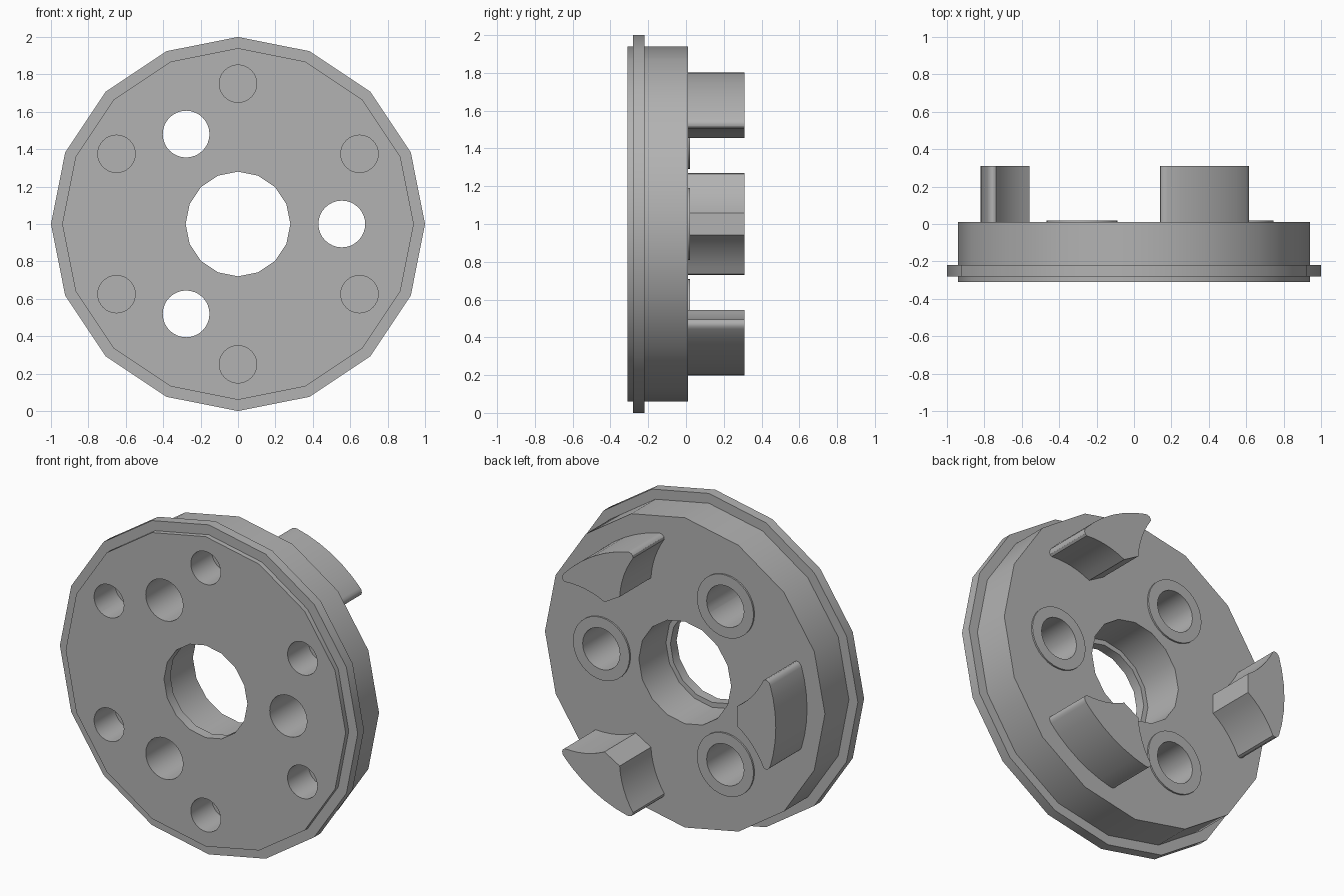
import bpy, bmesh, math
from mathutils import Vector

if "Cube" in bpy.data.objects:
    bpy.data.objects.remove(bpy.data.objects["Cube"], do_unlink=True)

CENTRE = Vector((0, 0, 1))

grey = bpy.data.materials.new("metal_grey")
grey.use_nodes = True
COLOUR = (0.45, 0.45, 0.45, 1)
grey.diffuse_color = COLOUR
grey.node_tree.nodes["Principled BSDF"].inputs["Base Color"].default_value = COLOUR


def polar(radius, degrees, y=0):
    a = math.radians(degrees)
    return Vector((radius * math.cos(a), y, radius * math.sin(a))) + CENTRE


def finish(name, bm):
    bmesh.ops.recalc_face_normals(bm, faces=bm.faces)
    mesh = bpy.data.meshes.new(name)
    bm.to_mesh(mesh)
    bm.free()
    mesh.materials.append(grey)
    obj = bpy.data.objects.new(name, mesh)
    bpy.context.collection.objects.link(obj)
    return obj


def smooth(obj):
    bpy.ops.object.select_all(action='DESELECT')
    obj.select_set(True)
    bpy.context.view_layer.objects.active = obj
    bpy.ops.object.shade_smooth_by_angle(angle=math.radians(30))


def lathe(bm, profiles, origin):
    """Revolve closed (radius, y) profiles around the y axis; one segment count per point."""
    profile, sides = profiles
    rings = []
    for r, y in profile:
        rings.append([bm.verts.new(origin + Vector((r * math.cos(t), y, r * math.sin(t))))
                      for t in (2 * math.pi * i / sides for i in range(sides))])
    for a, b in zip(rings, rings[1:] + rings[:1]):
        for i in range(sides):
            j = (i + 1) % sides
            bm.faces.new((a[i], a[j], b[j], b[i]))


def prism(bm, outline, y0, y1):
    """Extrude an outline of points along y."""
    low = [bm.verts.new((p.x, y0, p.z)) for p in outline]
    high = [bm.verts.new((p.x, y1, p.z)) for p in outline]
    bm.faces.new(low)
    bm.faces.new(high)
    n = len(outline)
    for i in range(n):
        j = (i + 1) % n
        bm.faces.new((low[i], low[j], high[j], high[i]))


def circle(centre, radius, sides=32):
    return [centre + polar(radius, 360 * i / sides) - CENTRE for i in range(sides)]


# Stepped disc with flange and lipped centre bore
FRONT, BACK = -0.31, 0.01
bm = bmesh.new()
profile = [(0.28, FRONT), (0.94, FRONT), (0.94, -0.28), (1, -0.28), (1, -0.22),
           (0.94, -0.22), (0.94, BACK), (0.31, BACK), (0.31, -0.25), (0.28, -0.25)]
lathe(bm, (profile, 16), CENTRE)
disc = finish("flanged_disc", bm)

# Through bores and blind front holes
BOLT_ANGLES = (0, 120, 240)
bm = bmesh.new()
for angle in BOLT_ANGLES:
    prism(bm, circle(polar(0.555, angle), 0.125), -0.5, 0.5)
for k in range(6):
    prism(bm, circle(polar(0.75, 30 + 60 * k), 0.1), -0.5, -0.11)
cutter = finish("hole_cutter", bm)
cutter.hide_render = True
cut = disc.modifiers.new("holes", 'BOOLEAN')
cut.operation = 'DIFFERENCE'
cut.solver = 'EXACT'
cut.object = cutter
bpy.context.view_layer.objects.active = disc
bpy.ops.object.modifier_apply(modifier=cut.name)
bpy.data.objects.remove(cutter, do_unlink=True)
smooth(disc)

# Thin raised rings around the bolt bores
for n, angle in enumerate(BOLT_ANGLES, 1):
    bm = bmesh.new()
    ring = [(0.125, BACK), (0.19, BACK), (0.19, 0.02), (0.125, 0.02)]
    lathe(bm, (ring, 32), polar(0.555, angle))
    smooth(finish(f"bolt_ring_{n}", bm))


def lug_outline(angle):
    """Convex outer arc, rounded tips, concave flanks and a narrow nose."""
    half = [(0.82 * math.cos(math.radians(a)), 0.82 * math.sin(math.radians(a)))
            for a in (0, 6, 12, 17.3)]
    half += [(0.776, 0.258), (0.765, 0.268), (0.752, 0.271), (0.738, 0.266)]
    # flank follows a circle around the neighbouring bolt bore
    for i in range(1, 7):
        a = math.radians(-25 - 31.5 * i / 6)
        half.append((0.28 + 0.505 * math.cos(a), 0.48 + 0.505 * math.sin(a)))
    full = half + [(u, -v) for u, v in reversed(half[1:])]
    t = math.radians(angle)
    return [CENTRE + Vector((u * math.cos(t) - v * math.sin(t), 0,
                             u * math.sin(t) + v * math.cos(t))) for u, v in full]


# Drive lugs on the back face
for n, angle in enumerate((60, 180, 300), 1):
    bm = bmesh.new()
    prism(bm, lug_outline(angle), BACK, 0.31)
    smooth(finish(f"drive_lug_{n}", bm))
